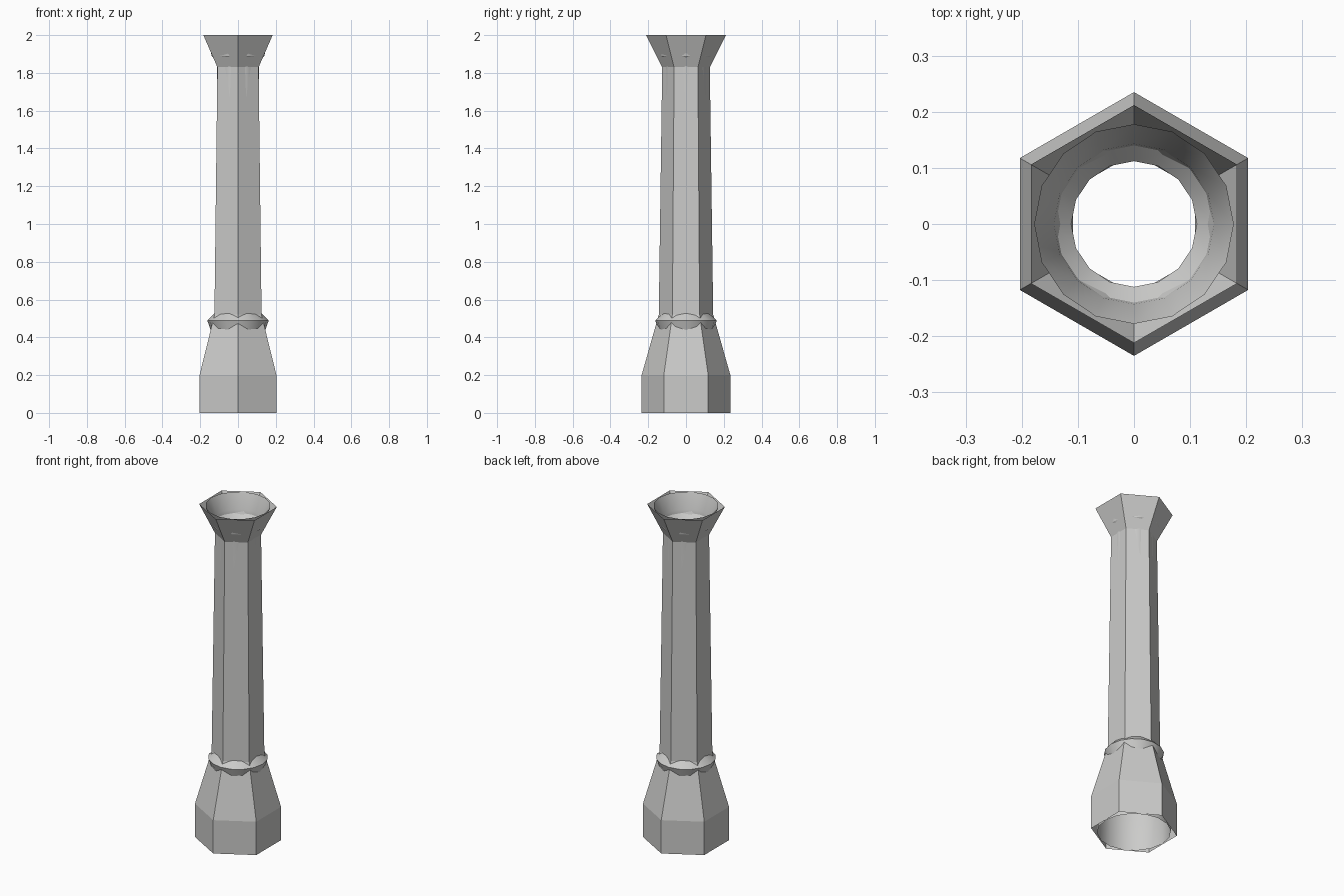
import bpy
import bmesh
from math import cos, sin, pi, radians

cube = bpy.data.objects.get("Cube")
if cube:
    bpy.data.objects.remove(cube, do_unlink=True)

stone = bpy.data.materials.new("pale_grey_stone")
stone.use_nodes = True
colour = (0.6, 0.6, 0.59, 1)
stone.diffuse_color = colour
stone.node_tree.nodes["Principled BSDF"].inputs["Base Color"].default_value = colour


def lathe(name, profile, sides, inward=False, smooth=False):
    """Open shell made by turning a (radius, height) profile; a corner lies on +y."""
    bm = bmesh.new()
    rings = []
    for r, z in profile:
        angles = [pi / 2 + 2 * pi * i / sides for i in range(sides)]
        rings.append([bm.verts.new((r * cos(a), r * sin(a), z)) for a in angles])
    for low, high in zip(rings, rings[1:]):
        for i in range(sides):
            j = (i + 1) % sides
            quad = [low[i], low[j], high[j], high[i]]
            bm.faces.new(quad[::-1] if inward else quad)
    mesh = bpy.data.meshes.new(name)
    bm.to_mesh(mesh)
    bm.free()
    mesh.materials.append(stone)
    obj = bpy.data.objects.new(name, mesh)
    bpy.context.collection.objects.link(obj)
    if smooth:
        bpy.ops.object.select_all(action='DESELECT')
        obj.select_set(True)
        bpy.context.view_layer.objects.active = obj
        bpy.ops.object.shade_smooth_by_angle(angle=radians(30))
    return obj


# Six-sided outside: plinth, tapered foot, shaft and flared capital
lathe("hexagonal_column",
      [(0.235, 0), (0.235, 0.2), (0.144, 0.52), (0.126, 1.83), (0.212, 2)], 6)

# Round bore: wide foot, narrow shaft and a cup at the top
lathe("round_bore",
      [(0.2, 0), (0.2, 0.2), (0.112, 0.5), (0.112, 1.86),
       (0.14, 1.89), (0.143, 1.91), (0.178, 2)], 16, inward=True, smooth=True)

# Round collar that swells through the flats above the foot
lathe("collar_ring", [(0.12, 0.37), (0.163, 0.49), (0.112, 0.54)], 16, smooth=True)
